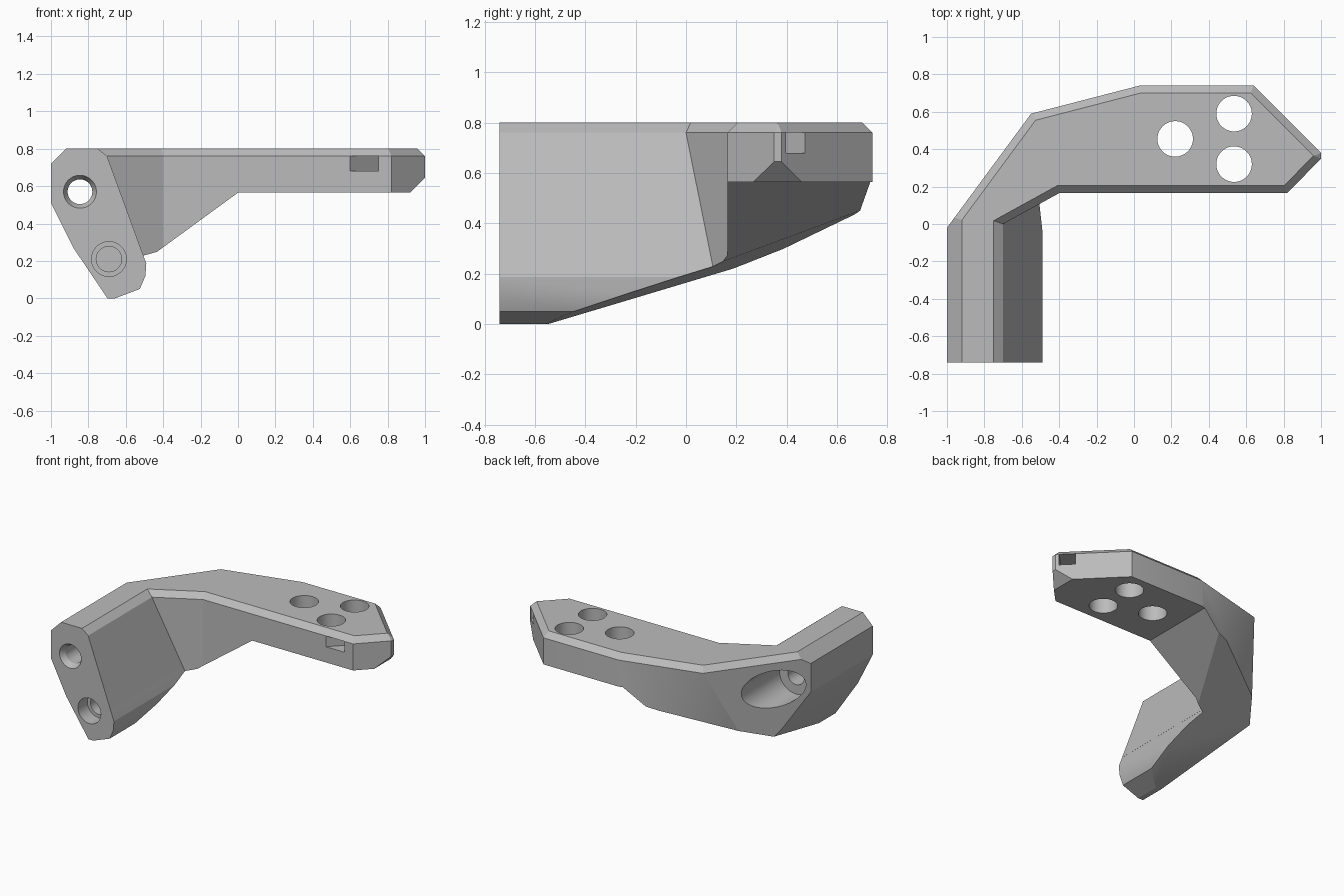
import bpy, bmesh, math
from mathutils import Vector

if "Cube" in bpy.data.objects:
    bpy.data.objects.remove(bpy.data.objects["Cube"])

grey = bpy.data.materials.new("plain_grey")
grey.use_nodes = True
grey.diffuse_color = (0.5, 0.5, 0.5, 1)
grey.node_tree.nodes["Principled BSDF"].inputs["Base Color"].default_value = (0.5, 0.5, 0.5, 1)


def to_object(bm, name):
    bmesh.ops.recalc_face_normals(bm, faces=bm.faces)
    mesh = bpy.data.meshes.new(name)
    bm.to_mesh(mesh)
    bm.free()
    obj = bpy.data.objects.new(name, mesh)
    bpy.context.collection.objects.link(obj)
    mesh.materials.append(grey)
    return obj


def convex(name, planes):
    """Solid left after slicing a big block by (point, outward normal) planes."""
    bm = bmesh.new()
    bmesh.ops.create_cube(bm, size=4)
    for point, normal in planes:
        cut = bmesh.ops.bisect_plane(bm, geom=bm.verts[:] + bm.edges[:] + bm.faces[:], dist=1e-5,
                                     plane_co=point, plane_no=Vector(normal).normalized(),
                                     clear_outer=True)
        rim = [e for e in cut["geom_cut"] if isinstance(e, bmesh.types.BMEdge) and e.is_boundary]
        if rim:
            bmesh.ops.edgeloop_fill(bm, edges=rim)
    return to_object(bm, name)


def wall(p, q, z=0, tilt=0):
    """Plane over the plan line p-q, facing left of its direction; tilt makes a chamfer."""
    n = Vector((p[1] - q[1], q[0] - p[0], 0)).normalized()
    return (p[0], p[1], z), n + Vector((0, 0, tilt))


def slant(p, q):
    """Plane along y through two points of the xz section, facing left of p-q."""
    return (p[0], 0, p[1]), (p[1] - q[1], 0, q[0] - p[0])


def rod(name, start, end, r1, r2=None):
    """Round cutter between two points."""
    a, b = Vector(start), Vector(end)
    bm = bmesh.new()
    bmesh.ops.create_cone(bm, cap_ends=True, segments=48, radius1=r1,
                          radius2=r1 if r2 is None else r2, depth=(b - a).length)
    turn = Vector((0, 0, 1)).rotation_difference(b - a)
    bmesh.ops.rotate(bm, verts=bm.verts, matrix=turn.to_matrix())
    bmesh.ops.translate(bm, verts=bm.verts, vec=(a + b) / 2)
    return to_object(bm, name)


# Outer block: plan walls with top chamfers
outline = [(-1, -0.74), (-1, -0.02), (-0.55, 0.59), (0.03, 0.74), (0.64, 0.74),
           (1, 0.38), (1, 0.35), (0.82, 0.165)]
planes = [((0, 0, 0), (0, 0, -1)), ((0, 0, 0.8), (0, 0, 1)), ((0, -0.74, 0), (0, -1, 0))]
for i, (p, q) in enumerate(zip(outline, outline[1:])):
    planes += [wall(p, q), wall(p, q, 0.72 if i == 0 else 0.76, 1)]
# Slanted lower side of the leg, rising underside, clipped elbow and tip
planes += [slant((-0.88, 0.27), (-1, 0.51)), slant((-0.70, 0.003), (-0.88, 0.27)),
           ((0, 0, 0.245), (0.1, 0.32, -1)), ((0.92, 0, 0.565), (1, 0, -1))]
p, q, r = Vector((-0.55, 0.59, 0.76)), Vector((-0.25, 0.663, 0.43)), Vector((-0.7, 0.387, 0.30))
n = (q - p).cross(r - p)
planes.append((p, n if n.y > 0 else -n))
body = convex("bracket_body", planes)

# Inner corner between leg and arm, with its top chamfer
corner = [(-0.7, 0), (-0.4, 0.165)]
cutters = [
    convex("inner_cut", [slant((-0.51, 0.24), (-0.70, 0.76)), wall(*corner),
                         ((0, 0.165, 0), (0, 1, 0))]),
    convex("inner_chamfer", [slant((-0.70, 0.76), (-0.75, 0.80)), wall(*corner, 0.76, -1),
                             ((0, 0.165, 0.76), (0, 1, -1))]),
    convex("under_arm", [((0, 0, 0.565), (0, 0, 1)), ((0, 0, 0.565), (-0.73, 0, 1)),
                         ((0, 0.02, 0), (0, -1, 0))]),
]
# Rounded lower inside edge of the leg
edge = [(-0.51, 0.24), (-0.49, 0.19), (-0.495, 0.12), (-0.525, 0.05), (-0.65, 0.003)]
for p, q in zip(edge, edge[1:]):
    cutters.append(convex("leg_edge_cut", [slant(q, p), ((0, 0.1, 0), (0, 1, 0)),
                                           ((0, 0, 0.26), (0, 0, 1))]))

# Three round holes through the arm
for x, y in [(0.22, 0.455), (0.535, 0.59), (0.535, 0.32)]:
    cutters.append(rod("arm_hole", (x, y, 0.4), (x, y, 1), 0.095))

# Upper leg bore: countersunk at the front, wide pocket at the back
bx, bz = -0.845, 0.57
cutters += [rod("bore", (bx, -1, bz), (bx, 0.1, bz), 0.066),
            rod("countersink", (bx, -0.76, bz), (bx, -0.70, bz), 0.099, 0.066),
            rod("back_pocket", (bx, -0.07, bz), (bx, 0.9, bz), 0.135)]
# Lower leg bore: stepped and blind
cutters += [rod("lower_bore", (-0.69, -1, 0.21), (-0.69, -0.63, 0.21), 0.093),
            rod("lower_bore_end", (-0.69, -0.8, 0.21), (-0.69, -0.5, 0.21), 0.068)]

# Diagonal strap slot through the tip
mid, half = Vector((0.81, 0.30, 0.72)), 0.054
side = Vector((1, -1, 0)).normalized()
cutters.append(convex("strap_slot", [
    (mid + side * half, side), (mid - side * half, -side),
    ((0, 0, 0.76), (0, 0, 1)), ((0, 0, 0.68), (0, 0, -1)),
    ((0, 0.05, 0), (0, -1, 0)), ((0, 0.6, 0), (0, 1, 0))]))

# Apply all cuts
bpy.context.view_layer.objects.active = body
for cutter in cutters:
    cutter.hide_render = True
    mod = body.modifiers.new("cut", 'BOOLEAN')
    mod.operation = 'DIFFERENCE'
    mod.solver = 'EXACT'
    mod.object = cutter
    bpy.ops.object.modifier_apply(modifier=mod.name)
    bpy.data.objects.remove(cutter)

bpy.ops.object.select_all(action='DESELECT')
body.select_set(True)
bpy.ops.object.shade_smooth_by_angle(angle=math.radians(20))
